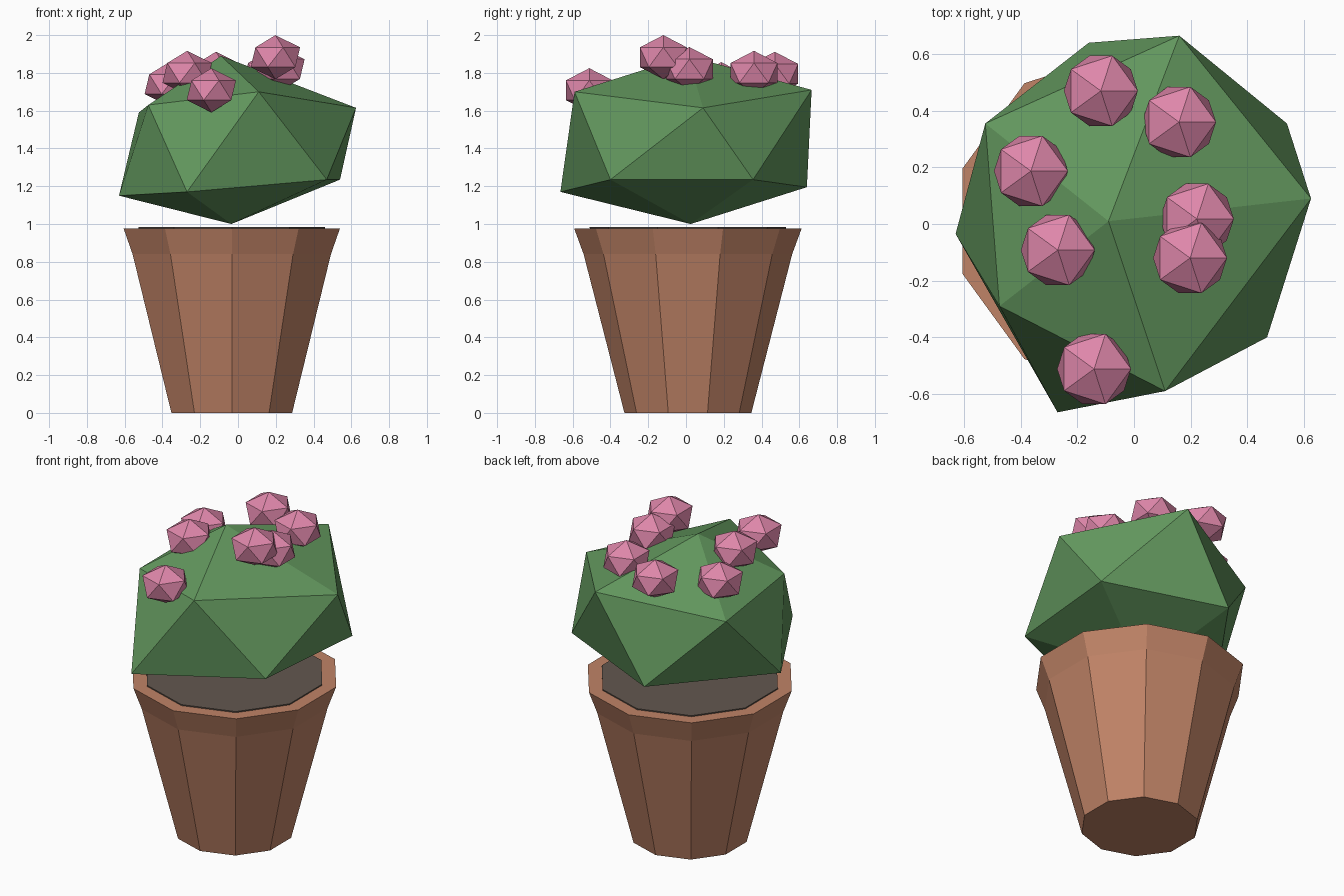
import bpy
import bmesh
from math import cos, sin, radians
from mathutils import Matrix

cube = bpy.data.objects.get("Cube")
if cube:
    bpy.data.objects.remove(cube, do_unlink=True)


def material(name, rgb):
    mat = bpy.data.materials.new(name)
    mat.use_nodes = True
    mat.diffuse_color = (*rgb, 1)
    mat.node_tree.nodes["Principled BSDF"].inputs["Base Color"].default_value = (*rgb, 1)
    return mat


terracotta = material("terracotta", (0.53, 0.23, 0.135))
earth = material("earth", (0.125, 0.097, 0.078))
leaf_green = material("leaf green", (0.125, 0.315, 0.113))
petal_pink = material("petal pink", (0.73, 0.24, 0.40))


def add_object(name, bm, mat, location=(0, 0, 0)):
    bmesh.ops.recalc_face_normals(bm, faces=bm.faces)
    mesh = bpy.data.meshes.new(name)
    bm.to_mesh(mesh)
    bm.free()
    mesh.materials.append(mat)
    obj = bpy.data.objects.new(name, mesh)
    obj.location = location
    bpy.context.collection.objects.link(obj)
    return obj


def lathe(name, profile, mat, location, sides=10):
    """Stack ten-sided rings along a (radius, height) profile and cap both ends."""
    bm = bmesh.new()
    rings = []
    for r, z in profile:
        angles = [radians(90 + 360 * i / sides) for i in range(sides)]
        rings.append([bm.verts.new((r * cos(a), r * sin(a), z)) for a in angles])
    for low, high in zip(rings, rings[1:]):
        for i in range(sides):
            j = (i + 1) % sides
            bm.faces.new((low[i], low[j], high[j], high[i]))
    bm.faces.new(rings[0])
    bm.faces.new(rings[-1])
    return add_object(name, bm, mat, location)


# Pot with flared rim and a shallow recess, filled by a soil disc
pot_centre = (-0.033, 0.01, 0)
lathe("pot", [(0.336, 0), (0.552, 0.84), (0.602, 0.976), (0.52, 0.976), (0.5, 0.9)],
      terracotta, pot_centre)
lathe("soil", [(0.515, 0.95), (0.52, 0.983)], earth, pot_centre)

# Irregular twenty-faced bush: two tips joined through two staggered rings
upper = [(0.625, 0.09, 1.615), (0.16, 0.665, 1.71), (-0.525, 0.355, 1.59),
         (-0.475, -0.29, 1.63), (0.11, -0.59, 1.70)]
lower = [(0.54, 0.355, 1.235), (-0.16, 0.64, 1.195), (-0.63, -0.035, 1.15),
         (-0.27, -0.665, 1.17), (0.47, -0.40, 1.235)]
bm = bmesh.new()
top = bm.verts.new((-0.09, 0.01, 1.89))
bottom = bm.verts.new((-0.035, 0.025, 1.0))
up = [bm.verts.new(p) for p in upper]
low = [bm.verts.new(p) for p in lower]
for i in range(5):
    j = (i + 1) % 5
    bm.faces.new((top, up[i], up[j]))
    bm.faces.new((up[i], low[i], up[j]))
    bm.faces.new((low[i], low[j], up[j]))
    bm.faces.new((bottom, low[j], low[i]))
add_object("bush", bm, leaf_green)

# Slightly flattened faceted blossoms
blossoms = [(-0.117, 0.47, 1.795), (0.159, 0.36, 1.80), (-0.364, 0.187, 1.74),
            (-0.269, -0.092, 1.80), (0.222, 0.018, 1.82), (0.198, -0.12, 1.883),
            (-0.141, -0.512, 1.708)]
for n, centre in enumerate(blossoms, 1):
    bm = bmesh.new()
    bmesh.ops.create_icosphere(bm, subdivisions=1, radius=0.146,
                               matrix=Matrix.Diagonal((1, 1, 0.8, 1)))
    add_object(f"blossom_{n}", bm, petal_pink, centre)
